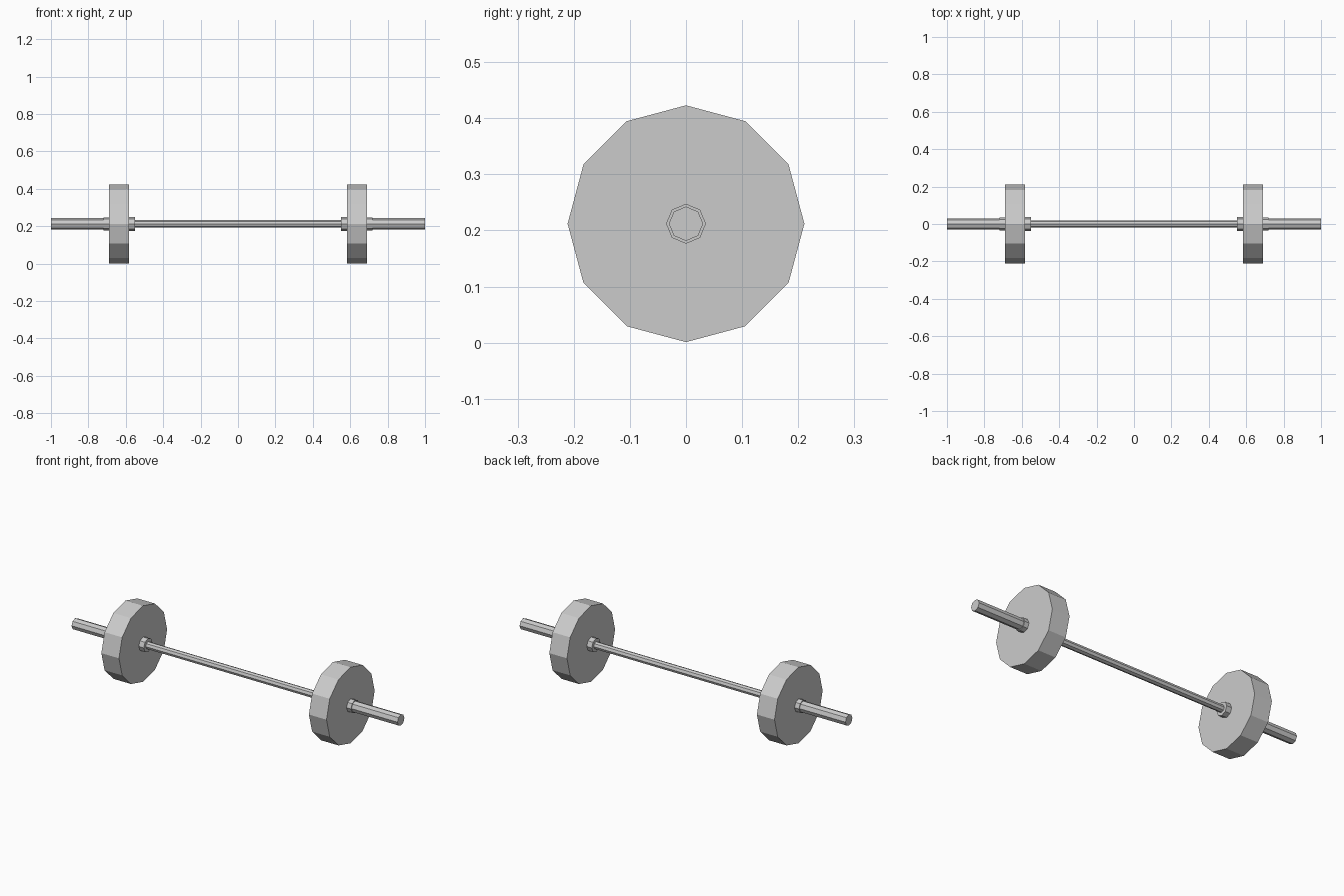
import bpy
import math

cube = bpy.data.objects.get("Cube")
if cube:
    bpy.data.objects.remove(cube, do_unlink=True)

AXIS_Z = 0.212

steel = bpy.data.materials.new("grey steel")
steel.use_nodes = True
colour = (0.6, 0.6, 0.6, 1)
steel.diffuse_color = colour
steel.node_tree.nodes["Principled BSDF"].inputs["Base Color"].default_value = colour


def rod(name, x0, x1, radius, sides):
    """Flat-shaded prism along x, with a corner pointing straight up."""
    bpy.ops.mesh.primitive_cylinder_add(
        vertices=sides, radius=radius, depth=abs(x1 - x0),
        location=((x0 + x1) / 2, 0, AXIS_Z), rotation=(0, math.pi / 2, 0))
    obj = bpy.context.object
    obj.name = name
    obj.data.materials.append(steel)
    return obj


# Thin grip bar between the inner collars
rod("grip_bar", -0.56, 0.56, 0.02, 8)

# Matching plate, collars and sleeve at each end
for side, s in (("left", 1), ("right", -1)):
    rod(side + "_inner_collar", s * 0.552, s * 0.585, 0.038, 8)
    rod(side + "_weight_plate", s * 0.583, s * 0.691, 0.211, 12)
    rod(side + "_outer_collar", s * 0.69, s * 0.718, 0.0355, 8)
    rod(side + "_sleeve", s * 0.69, s * 1.0, 0.0305, 8)
